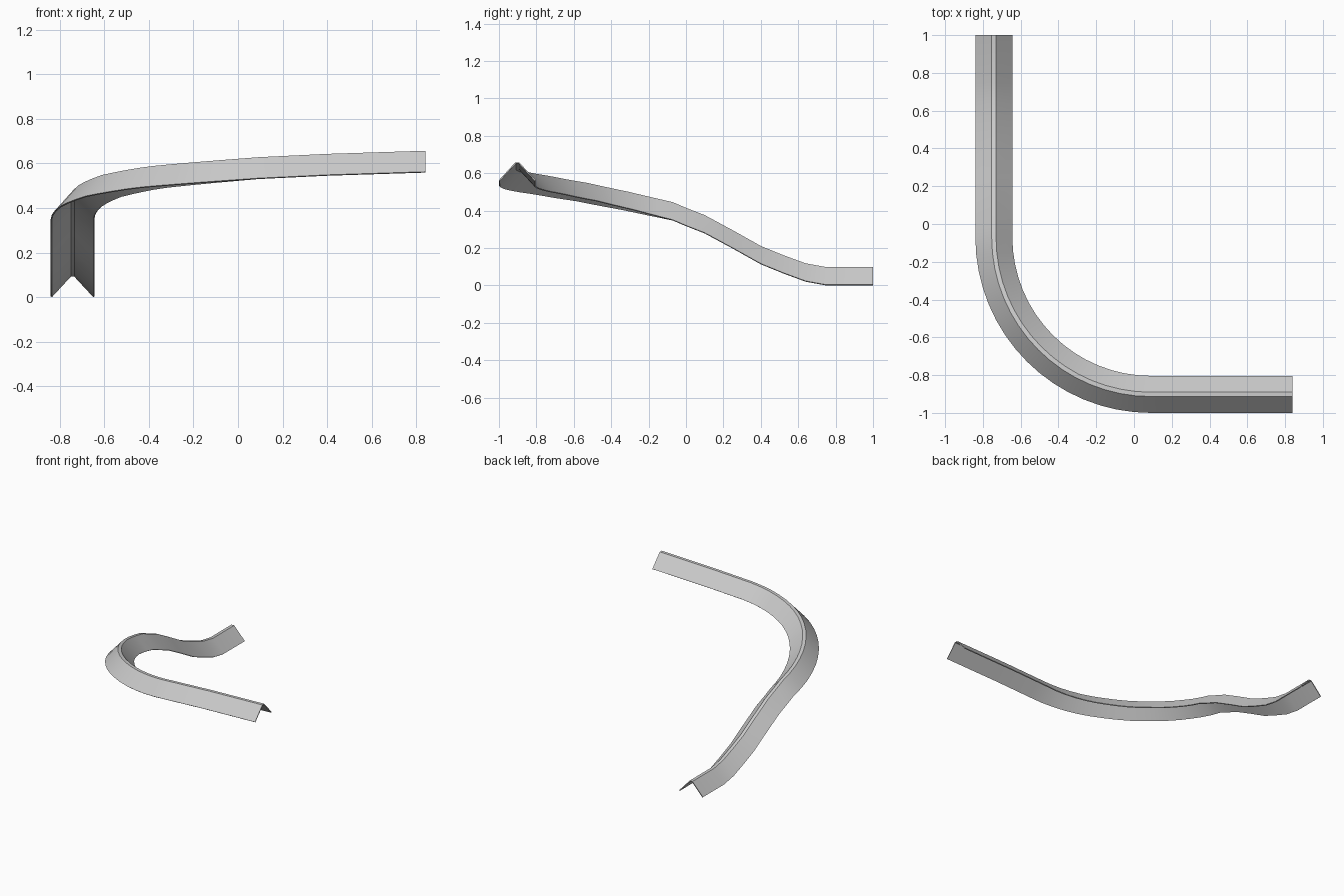
import bpy, bmesh
from math import sin, cos, pi
from mathutils import Vector

if "Cube" in bpy.data.objects:
    bpy.data.objects.remove(bpy.data.objects["Cube"])

# Half of the thin inverted-V section (outer bottom, outer top, inner top, inner bottom)
half = [(0.098, 0.004), (0.0115, 0.098), (0.008, 0.092), (0.093, 0.0)]
left = [(-a, h) for a, h in half]
section = [half[0], half[1], left[1], left[0], left[3], left[2], half[2], half[3]]

# Ramp heights by distance along the bend, interpolated linearly
heights = [(0.0, 0.347), (0.25, 0.404), (0.49, 0.45), (0.78, 0.488), (1.05, 0.51), (1.307, 0.53)]


def bend_height(s):
    for (a, za), (b, zb) in zip(heights, heights[1:]):
        if s <= b + 1e-3:
            return za + (zb - za) * (s - a) / (b - a)
    return heights[-1][1]


# Path: straight climb, quarter bend, straight exit; each entry is point + side direction
path = []
for y, z in [(1, 0), (0.75, 0), (0.64, 0.02), (0.52, 0.064), (0.4, 0.113),
             (0.25, 0.197), (0.1, 0.278), (0.0, 0.317)]:
    path.append((Vector((-0.742, y, z)), Vector((1, 0, 0))))
cx, cy, r, steps = 0.09, -0.07, 0.832, 16
for i in range(steps + 1):
    p = pi / 2 * i / steps
    side = Vector((cos(p), sin(p), 0))
    path.append((Vector((cx, cy, bend_height(r * p))) - r * side, side))
for x, z in [(0.4, 0.545), (0.84, 0.559)]:
    path.append((Vector((x, cy - r, z)), Vector((0, 1, 0))))

# Sweep the section along the path, keeping it upright
bm = bmesh.new()
rings = [[bm.verts.new(c + side * a + Vector((0, 0, h))) for a, h in section] for c, side in path]
n = len(section)
for r0, r1 in zip(rings, rings[1:]):
    for i in range(n):
        j = (i + 1) % n
        bm.faces.new((r0[i], r0[j], r1[j], r1[i]))
# End caps as three quads each: right leg, top strip, left leg
for ring in (rings[0], rings[-1]):
    for q in ((0, 1, 6, 7), (1, 2, 5, 6), (2, 3, 4, 5)):
        bm.faces.new([ring[k] for k in q])
bmesh.ops.recalc_face_normals(bm, faces=bm.faces)
mesh = bpy.data.meshes.new("curved_rail")
bm.to_mesh(mesh)
bm.free()
rail = bpy.data.objects.new("curved_rail", mesh)
bpy.context.collection.objects.link(rail)
bpy.context.view_layer.objects.active = rail
rail.select_set(True)
bpy.ops.object.shade_smooth_by_angle(angle=0.5)
